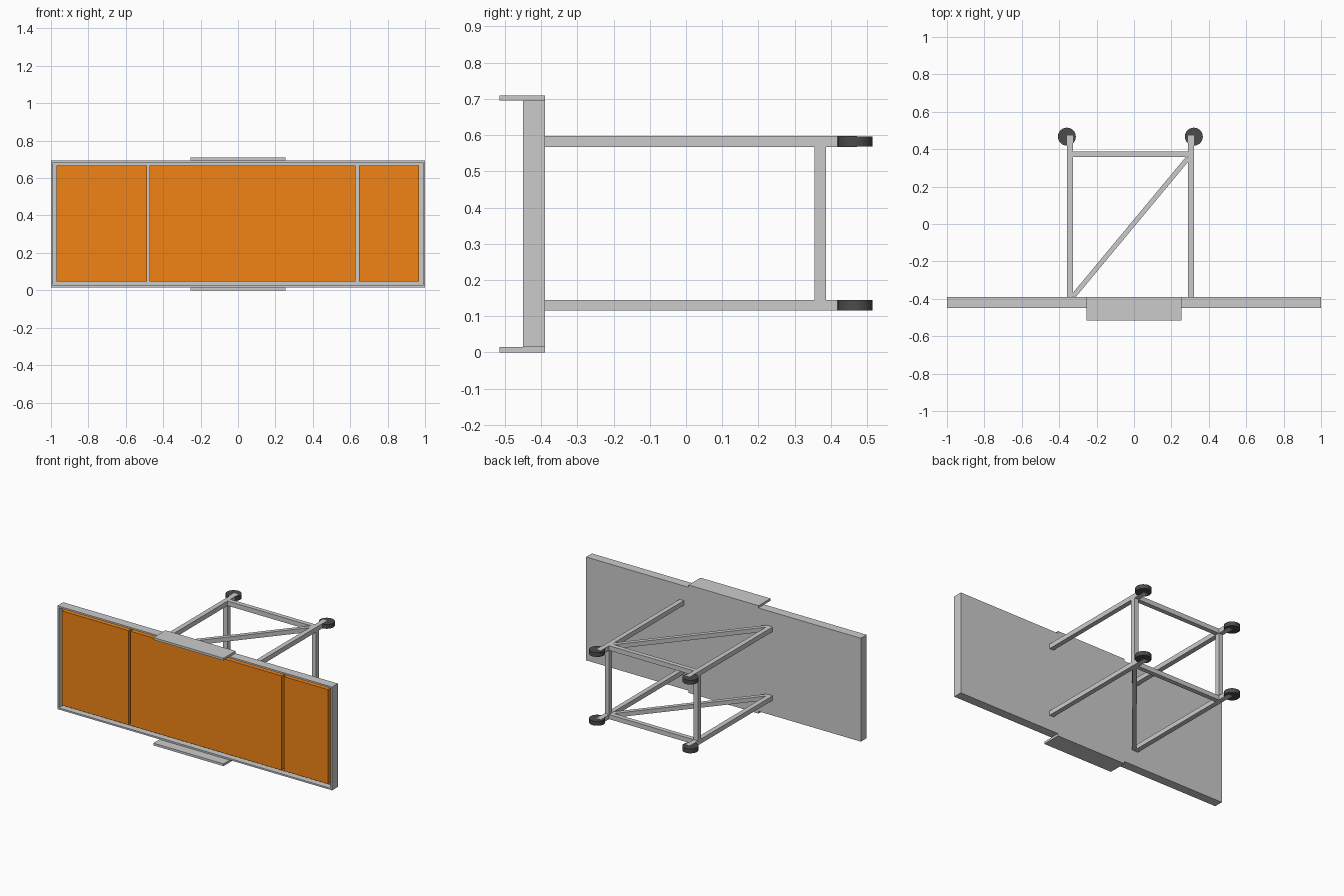
import bpy, bmesh
from math import atan2, hypot

if "Cube" in bpy.data.objects:
    bpy.data.objects.remove(bpy.data.objects["Cube"])


def material(name, rgb):
    m = bpy.data.materials.new(name)
    m.diffuse_color = (*rgb, 1)
    m.use_nodes = True
    m.node_tree.nodes["Principled BSDF"].inputs["Base Color"].default_value = m.diffuse_color
    return m


ORANGE = material("orange", (0.88, 0.23, 0.008))
RUBBER = material("dark_rubber", (0.07, 0.07, 0.07))


def box(name, x, y, z, mat=None, turn=0):
    """Box from (min, max) ranges on each axis."""
    bpy.ops.mesh.primitive_cube_add(
        size=1, location=[sum(r) / 2 for r in (x, y, z)], rotation=(0, 0, turn))
    o = bpy.context.object
    o.name = name
    o.scale = [r[1] - r[0] for r in (x, y, z)]
    bpy.ops.object.transform_apply(location=False, rotation=False, scale=True)
    if mat:
        o.data.materials.append(mat)
    return o


# Front tray with raised rim and recessed floor
tray = box("front_tray", (-1, 1), (-0.45, -0.39), (0.015, 0.695))
bm = bmesh.new()
bm.from_mesh(tray.data)
bm.normal_update()
front = min(bm.faces, key=lambda f: f.calc_center_median().y)
bmesh.ops.inset_region(bm, faces=[front], thickness=0.015)
moved = bmesh.ops.extrude_face_region(bm, geom=[front])["geom"]
if front.is_valid:
    bmesh.ops.delete(bm, geom=[front], context='FACES_ONLY')
bmesh.ops.translate(bm, vec=(0, 0.04, 0),
                    verts=[v for v in moved if isinstance(v, bmesh.types.BMVert)])
bmesh.ops.recalc_face_normals(bm, faces=bm.faces)
bm.to_mesh(tray.data)
bm.free()

# Orange panels standing in the recess
for name, x in (("left", (-0.97, -0.487)), ("middle", (-0.472, 0.627)),
                ("right", (0.646, 0.967))):
    box(name + "_panel", x, (-0.445, -0.41), (0.046, 0.667), ORANGE)

# Plates above and below the tray
for name, z in (("lower_plate", (0, 0.015)), ("upper_plate", (0.695, 0.71))):
    box(name, (-0.255, 0.255), (-0.515, -0.39), z)

# Upper and lower frames: arms, cross bar, diagonal brace and wheels
LEFT, RIGHT = (-0.358, -0.326), (0.289, 0.32)
for level, z in (("lower", (0.115, 0.145)), ("upper", (0.567, 0.598))):
    for side, x, wheel_x in (("left", LEFT, -0.359), ("right", RIGHT, 0.32)):
        box(f"{level}_{side}_arm", x, (-0.39, 0.472), z)
        bpy.ops.mesh.primitive_cylinder_add(
            vertices=32, radius=0.048, depth=0.028,
            location=(wheel_x, 0.467, sum(z) / 2))
        wheel = bpy.context.object
        wheel.name = f"{level}_{side}_wheel"
        wheel.data.materials.append(RUBBER)
        bpy.ops.object.shade_smooth_by_angle()
    box(f"{level}_cross_bar", (LEFT[1], RIGHT[0]), (0.357, 0.387), z)
    dx, dy = 0.615, 0.74
    cx, cy, half = -0.018, -0.017, hypot(dx, dy) / 2
    box(f"{level}_diagonal_brace", (cx - half, cx + half), (cy - 0.013, cy + 0.013),
        (z[0] + 0.001, z[1] - 0.001), turn=atan2(dy, dx))

# Upright posts joining the two frames
for side, x in (("left", LEFT), ("right", RIGHT)):
    box(f"{side}_post", x, (0.355, 0.387), (0.145, 0.567))
